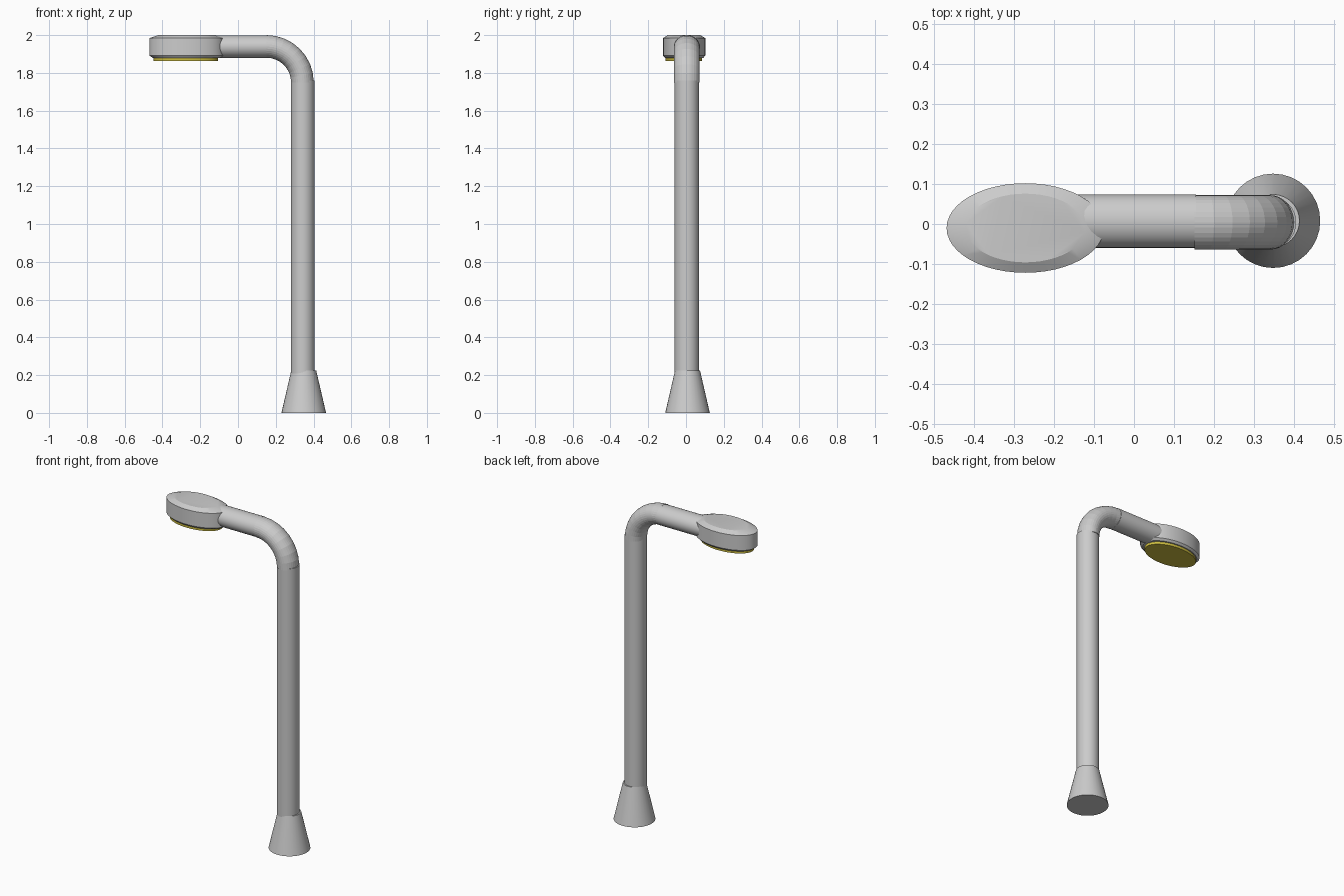
import bpy, bmesh, math
from mathutils import Vector

if "Cube" in bpy.data.objects:
    bpy.data.objects.remove(bpy.data.objects["Cube"])

SIDES = 32


def loft(name, rings, smooth=True):
    """Skin a list of equal-length point rings and cap both ends."""
    bm = bmesh.new()
    loops = [[bm.verts.new(p) for p in ring] for ring in rings]
    n = len(loops[0])
    for a, b in zip(loops, loops[1:]):
        for i in range(n):
            j = (i + 1) % n
            bm.faces.new((a[i], a[j], b[j], b[i]))
    bm.faces.new(loops[0][::-1])
    bm.faces.new(loops[-1])
    bmesh.ops.recalc_face_normals(bm, faces=bm.faces)
    mesh = bpy.data.meshes.new(name)
    bm.to_mesh(mesh)
    bm.free()
    ob = bpy.data.objects.new(name, mesh)
    bpy.context.collection.objects.link(ob)
    if smooth:
        bpy.ops.object.select_all(action='DESELECT')
        ob.select_set(True)
        bpy.context.view_layer.objects.active = ob
        bpy.ops.object.shade_smooth_by_angle(angle=math.radians(25))
    return ob


def ring(center, u, v, ru, rv, n=SIDES):
    """Ellipse around center spanned by the directions u and v."""
    c, u, v = Vector(center), Vector(u), Vector(v)
    angles = [2 * math.pi * i / n for i in range(n)]
    return [c + u * ru * math.cos(a) + v * rv * math.sin(a) for a in angles]


def stack(name, x, y, levels, n=SIDES):
    """Upright elliptical solid from (z, rx, ry) levels."""
    return loft(name, [ring((x, y, z), (1, 0, 0), (0, 1, 0), rx, ry, n)
                       for z, rx, ry in levels])


# Flared foot and upright pole
stack("base", 0.348, 0.008, [(0, 0.118, 0.118), (0.225, 0.066, 0.066)])
stack("pole", 0.343, 0.004, [(0.2, 0.063, 0.064), (1.76, 0.063, 0.064)])

# Quarter-turn elbow, faceted along the bend
bend = []
for i in range(9):
    a = math.pi / 2 * i / 8
    out = Vector((math.cos(a), 0, math.sin(a)))
    bend.append(ring(Vector((0.151, 0.004, 1.75)) + out * 0.19,
                     out, (0, 1, 0), 0.06, 0.068))
loft("elbow", bend, smooth=False)

# Horizontal arm running into the lamp head
loft("arm", [ring((x, 0.007, 1.939), (0, 1, 0), (0, 0, 1), 0.067, 0.06)
             for x in (-0.2, 0.155)])

# Oval lamp head with chamfered rims
stack("lamp_head", -0.272, -0.01,
      [(1.88, 0.18, 0.102), (1.892, 0.197, 0.112),
       (1.984, 0.197, 0.112), (2.0, 0.15, 0.086)], 48)

# Yellow light panel underneath
panel = stack("light_panel", -0.277, -0.012,
              [(1.864, 0.17, 0.097), (1.89, 0.17, 0.097)], 48)
yellow = bpy.data.materials.new("yellow_light")
yellow.diffuse_color = (0.6, 0.5, 0.05, 1)
yellow.use_nodes = True
yellow.node_tree.nodes["Principled BSDF"].inputs["Base Color"].default_value = yellow.diffuse_color
panel.data.materials.append(yellow)
